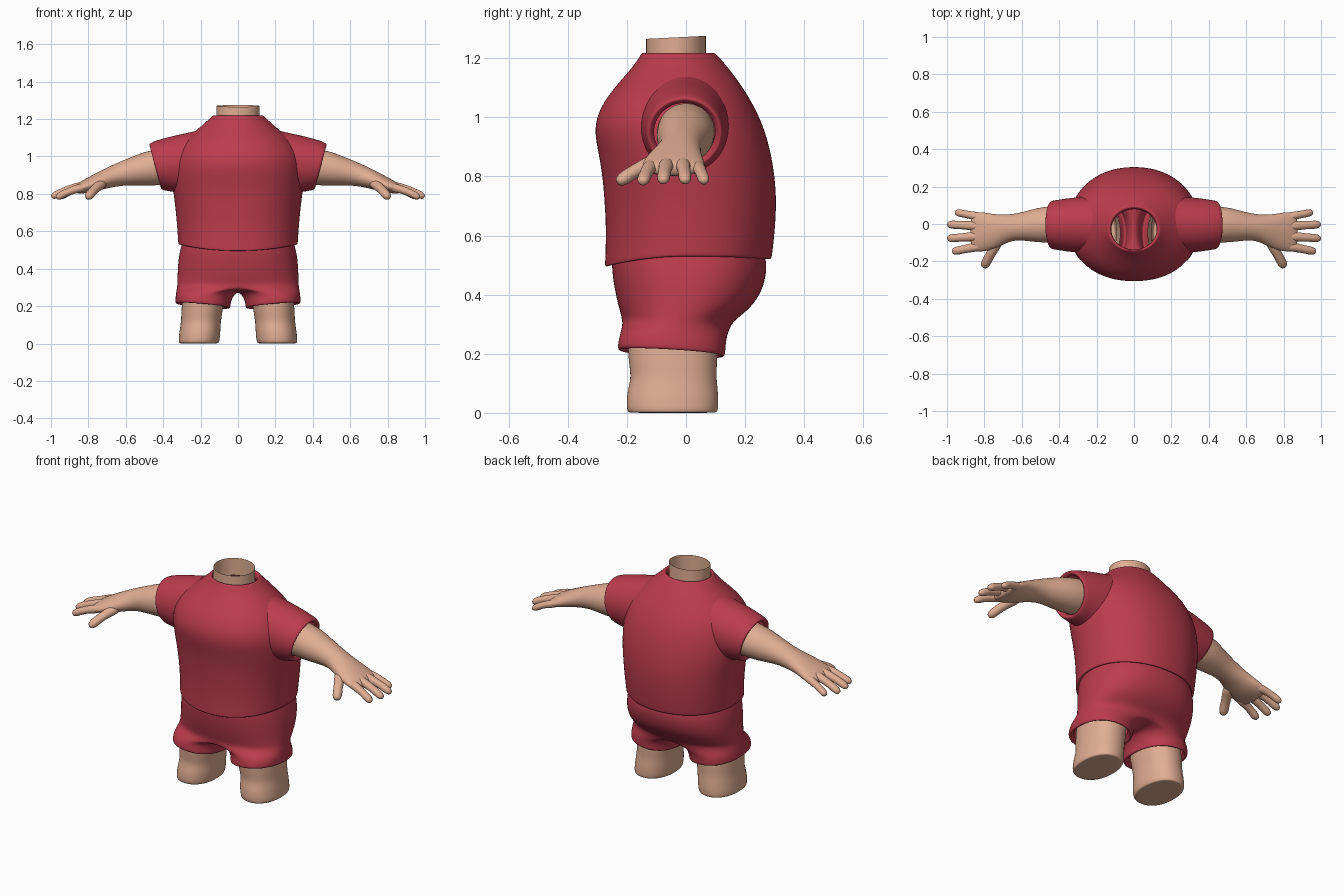
import bpy, bmesh, math
from mathutils import Vector

def material(name, rgb):
    m = bpy.data.materials.new(name)
    m.diffuse_color = (*rgb, 1)
    return m

RED = material("red_cloth", (0.50, 0.045, 0.075))
SKIN = material("skin", (0.75, 0.42, 0.29))

def finish(name, bm, mat, mirror=False, level=2):
    bmesh.ops.recalc_face_normals(bm, faces=bm.faces)
    me = bpy.data.meshes.new(name)
    bm.to_mesh(me)
    bm.free()
    me.materials.append(mat)
    ob = bpy.data.objects.new(name, me)
    bpy.context.collection.objects.link(ob)
    if mirror:
        md = ob.modifiers.new("mirror", 'MIRROR')
        md.use_clip = True
        md.merge_threshold = 0.002
    sub = ob.modifiers.new("smooth", 'SUBSURF')
    sub.levels = sub.render_levels = level
    for p in me.polygons:
        p.use_smooth = True
    return ob

def skin_rings(bm, rings, cap_start=False, cap_end=False, closed=True):
    vs = [[bm.verts.new(p) for p in r] for r in rings]
    n = len(rings[0])
    for a, b in zip(vs, vs[1:]):
        for i in range(n if closed else n - 1):
            j = (i + 1) % n
            bm.faces.new((a[i], a[j], b[j], b[i]))
    if cap_start:
        bm.faces.new(vs[0])
    if cap_end:
        bm.faces.new(vs[-1])
    return vs

def spow(v, e):
    return math.copysign(abs(v) ** e, v)

def flat_oval(cx, rx, y0, y1, z, n=28, e=1.0, tilt=lambda x, y: 0):
    # horizontal section between the y limits, turning from the front
    out = []
    for i in range(n):
        a = -math.pi / 2 + 2 * math.pi * i / n
        x = cx + rx * spow(math.cos(a), e)
        y = (y0 + y1) / 2 + (y1 - y0) / 2 * spow(math.sin(a), e)
        out.append(Vector((x, y, z + tilt(x, y))))
    return out

def tube(path, n=16):
    # sections (x, y, z, width, height) turned across the path
    pts = [Vector(p[:3]) for p in path]
    rings = []
    for k, p in enumerate(path):
        d = (pts[min(k + 1, len(pts) - 1)] - pts[max(k - 1, 0)]).normalized()
        side = Vector((0, 0, 1)).cross(d).normalized()
        up = d.cross(side)
        rings.append([pts[k] + side * p[3] * math.cos(2 * math.pi * i / n)
                      + up * p[4] * math.sin(2 * math.pi * i / n) for i in range(n)])
    return rings

# shirt body: z, half width, front, back
bm = bmesh.new()
hem = lambda x, y: (-0.035 * max(0, -y / 0.27) ** 2 - 0.01 * max(0, y / 0.29) ** 2)
shirt = [(0.55, 0.295, -0.25, 0.265), (0.528, 0.308, -0.263, 0.28), (0.53, 0.322, -0.277, 0.291),
         (0.55, 0.322, -0.275, 0.294), (0.63, 0.328, -0.272, 0.304), (0.72, 0.336, -0.278, 0.308),
         (0.80, 0.347, -0.284, 0.302), (0.88, 0.353, -0.298, 0.289), (0.95, 0.350, -0.312, 0.270),
         (1.01, 0.335, -0.302, 0.246), (1.07, 0.300, -0.268, 0.213), (1.12, 0.250, -0.226, 0.180),
         (1.16, 0.200, -0.190, 0.150), (1.20, 0.155, -0.160, 0.116), (1.22, 0.138, -0.150, 0.098),
         (1.218, 0.126, -0.140, 0.085), (1.19, 0.122, -0.137, 0.08)]
skin_rings(bm, [flat_oval(0, rx, a, b, z, e=0.93 if z < 1.1 else 1.0,
                          tilt=hem if z < 0.6 else lambda x, y: 0)
                for z, rx, a, b in shirt])
finish("shirt_body", bm, RED)

# sleeves: top x, top z, bottom x, bottom z, half depth
bm = bmesh.new()
rings = []
for xt, zt, xb, zb, ry in [(0.17, 1.155, 0.24, 0.80, 0.155), (0.25, 1.132, 0.31, 0.80, 0.152),
                           (0.35, 1.112, 0.35, 0.81, 0.145), (0.43, 1.09, 0.385, 0.815, 0.136),
                           (0.472, 1.074, 0.41, 0.822, 0.131), (0.478, 1.06, 0.415, 0.835, 0.12),
                           (0.455, 1.05, 0.395, 0.85, 0.105)]:
    ring = []
    for i in range(20):
        a = 2 * math.pi * i / 20
        s = math.sin(a)
        ring.append(Vector(((xt + xb) / 2 + (xt - xb) / 2 * s, -0.005 + ry * math.cos(a),
                            (zt + zb) / 2 + (zt - zb) / 2 * s)))
    rings.append(ring)
skin_rings(bm, rings)
finish("sleeve", bm, RED, True)

# arms with palms
bm = bmesh.new()
arm = [(0.37, 0, 0.95, 0.10, 0.10), (0.47, -0.003, 0.937, 0.10, 0.097), (0.55, -0.01, 0.922, 0.087, 0.08),
       (0.62, -0.015, 0.908, 0.072, 0.066), (0.68, -0.022, 0.890, 0.074, 0.056),
       (0.74, -0.036, 0.868, 0.092, 0.048), (0.80, -0.042, 0.845, 0.108, 0.040),
       (0.85, -0.042, 0.828, 0.108, 0.030), (0.875, -0.042, 0.82, 0.09, 0.018)]
skin_rings(bm, tube(arm), cap_end=True)
finish("arm", bm, SKIN, True)

# fingers and thumb: base, tip, radius
digits = {"little_finger": ((0.81, 0.035, 0.838), (0.955, 0.063, 0.78), 0.023),
          "ring_finger": ((0.82, -0.012, 0.845), (0.998, -0.002, 0.782), 0.025),
          "middle_finger": ((0.82, -0.064, 0.845), (0.998, -0.078, 0.782), 0.025),
          "index_finger": ((0.81, -0.115, 0.838), (0.972, -0.148, 0.778), 0.025),
          "thumb": ((0.72, -0.075, 0.86), (0.805, -0.232, 0.778), 0.029)}
for name, (base, tip, r) in digits.items():
    b, t = Vector(base), Vector(tip)
    path = []
    for f, s in [(0, 1.1), (0.3, 1.05), (0.6, 0.88), (0.8, 0.95), (0.93, 0.85), (1.0, 0.4)]:
        p = b.lerp(t, f) + Vector((0, 0, 0.010 * math.sin(math.pi * f)))
        path.append((*p, r * s, r * s * 0.92))
    bm = bmesh.new()
    skin_rings(bm, tube(path, 10), cap_start=True, cap_end=True)
    finish(name, bm, SKIN, True)

# neck, an open tube
bm = bmesh.new()
slope = lambda x, y: 0.05 * y
skin_rings(bm, [flat_oval(0, 0.116, -0.136, 0.068, z, 24, tilt=slope) for z in (1.17, 1.22, 1.25, 1.272)])
finish("neck", bm, SKIN)

# shorts: leg tube that opens into half of the hips, mirrored
N = 28
H = N // 2
bm = bmesh.new()
cuff = lambda x, y: 0.09 * (x - 0.19) - 0.06 * y
legs = [(0.22, 0.19, 0.118, -0.205, 0.112), (0.197, 0.188, 0.135, -0.218, 0.122),
        (0.20, 0.188, 0.147, -0.231, 0.132), (0.215, 0.188, 0.148, -0.232, 0.134),
        (0.255, 0.182, 0.150, -0.224, 0.136)]
rings = [flat_oval(cx, rx, a, b, z, N, 0.88, cuff) for z, cx, rx, a, b in legs]

def half_hip(z, rx, a, b):
    return flat_oval(0, rx, a, b, z, N, 0.88)[:H + 1]

crotch = half_hip(0.305, 0.327, -0.215, 0.155)
for k in range(1, H):
    f = k / H
    crotch.append(Vector((0, 0.155 - 0.37 * f, 0.305 - 0.02 * math.sin(math.pi * f))))
vs = skin_rings(bm, rings + [crotch])
prev = vs[-1][:H + 1]
for row in [(0.335, 0.326, -0.222, 0.195), (0.37, 0.325, -0.232, 0.232), (0.42, 0.323, -0.243, 0.262),
            (0.48, 0.316, -0.252, 0.275), (0.52, 0.305, -0.252, 0.272), (0.56, 0.296, -0.25, 0.262)]:
    cur = [bm.verts.new(p) for p in half_hip(*row)]
    for i in range(H):
        bm.faces.new((prev[i], prev[i + 1], cur[i + 1], cur[i]))
    prev = cur
for v in bm.verts:
    if abs(v.co.x) < 1e-4:
        v.co.x = 0
finish("shorts", bm, RED, True)

# legs, closed below
bm = bmesh.new()
leg = [(0, 0.098, -0.188, 0.098), (0.002, 0.106, -0.197, 0.106), (0.018, 0.111, -0.203, 0.111),
       (0.07, 0.110, -0.201, 0.110), (0.115, 0.107, -0.187, 0.104), (0.16, 0.110, -0.193, 0.106),
       (0.21, 0.112, -0.198, 0.106), (0.27, 0.112, -0.198, 0.106)]
skin_rings(bm, [flat_oval(0.21 - 0.02 * z / 0.2, rx, a, b, z, 24, 0.9) for z, rx, a, b in leg], cap_start=True)
finish("leg", bm, SKIN, True)
